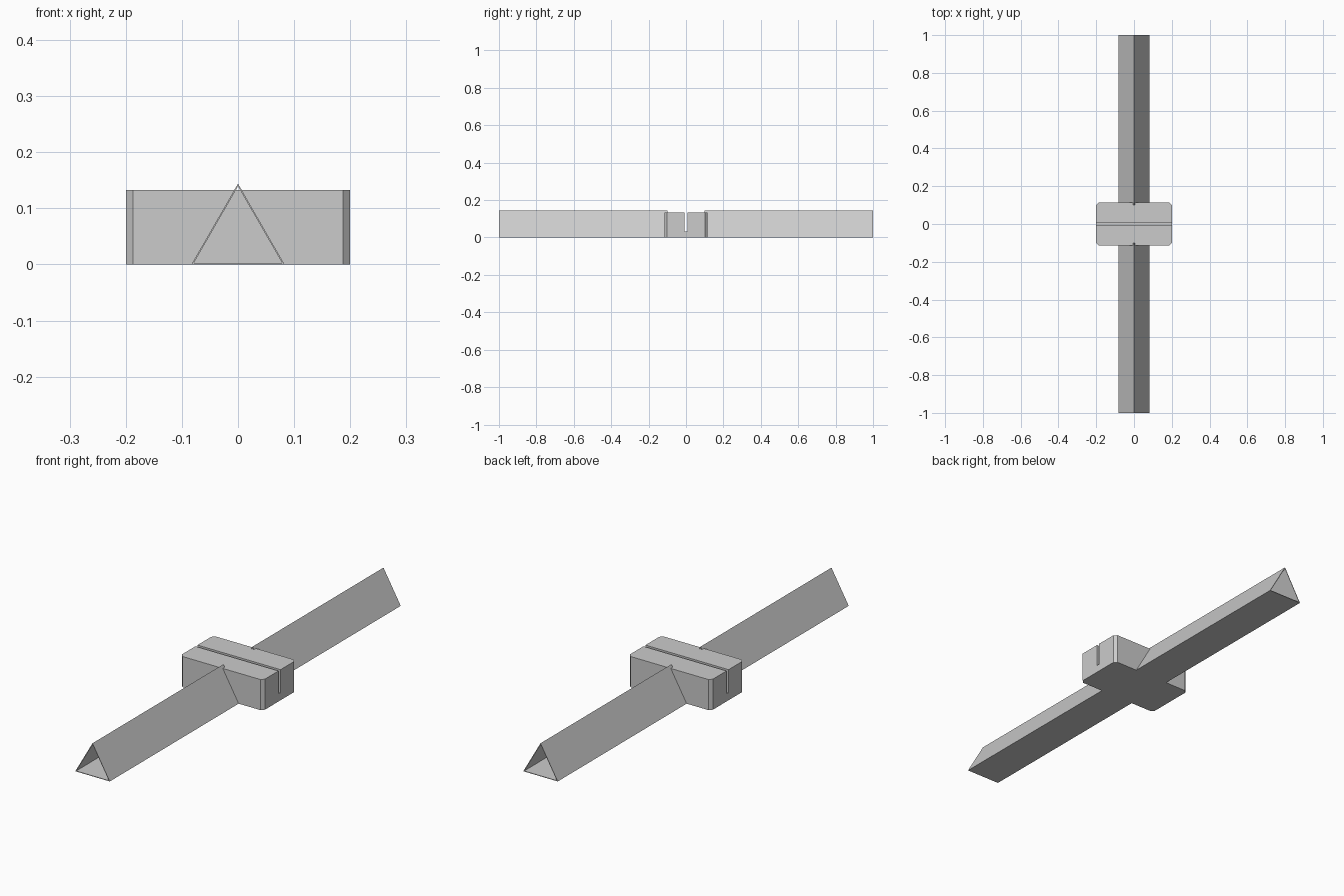
import bpy, bmesh
from mathutils import Vector

if "Cube" in bpy.data.objects:
    bpy.data.objects.remove(bpy.data.objects["Cube"], do_unlink=True)

grey = bpy.data.materials.new("plain_grey")
grey.use_nodes = True
COLOUR = (0.6, 0.6, 0.6, 1)
grey.diffuse_color = COLOUR
grey.node_tree.nodes["Principled BSDF"].inputs["Base Color"].default_value = COLOUR


def finish(name, bm):
    bmesh.ops.recalc_face_normals(bm, faces=bm.faces)
    mesh = bpy.data.meshes.new(name)
    bm.to_mesh(mesh)
    bm.free()
    mesh.materials.append(grey)
    obj = bpy.data.objects.new(name, mesh)
    bpy.context.collection.objects.link(obj)


# Open triangular tubes with thin walls
HALF, HEIGHT, WALL = 0.083, 0.144, 0.0025
INNER_HALF = HALF - WALL * 3 ** 0.5


def tube(name, y_start, y_end):
    outer = [(-HALF, 0), (HALF, 0), (0, HEIGHT)]
    inner = [(-INNER_HALF, WALL), (INNER_HALF, WALL), (0, HEIGHT - 2 * WALL)]
    bm = bmesh.new()
    rings = [[bm.verts.new((x, y, z)) for x, z in loop]
             for loop, y in ((outer, y_start), (outer, y_end),
                             (inner, y_end), (inner, y_start))]
    for k, ring in enumerate(rings):
        following = rings[(k + 1) % 4]
        for i in range(3):
            j = (i + 1) % 3
            bm.faces.new((ring[i], ring[j], following[j], following[i]))
    finish(name, bm)


tube("front_tube", -1, -0.1)
tube("back_tube", 0.1, 1)

# Central block: slotted profile swept across, with cut vertical corners
WIDTH, DEPTH, TOP = 0.2, 0.114, 0.133
SLOT, SLOT_FLOOR = 0.007, 0.033
profile = [(-DEPTH, 0), (DEPTH, 0), (DEPTH, TOP), (SLOT, TOP),
           (SLOT, SLOT_FLOOR), (-SLOT, SLOT_FLOOR), (-SLOT, TOP), (-DEPTH, TOP)]
bm = bmesh.new()
side = bm.faces.new([bm.verts.new((-WIDTH, y, z)) for y, z in profile])
swept = bmesh.ops.extrude_face_region(bm, geom=[side], use_keep_orig=True)
bmesh.ops.translate(bm, vec=Vector((2 * WIDTH, 0, 0)),
                    verts=[v for v in swept["geom"] if isinstance(v, bmesh.types.BMVert)])
bmesh.ops.recalc_face_normals(bm, faces=bm.faces)
corners = [e for e in bm.edges
           if all(abs(abs(v.co.y) - DEPTH) < 1e-4 for v in e.verts)
           and abs(e.verts[0].co.z - e.verts[1].co.z) > 0.1]
bmesh.ops.bevel(bm, geom=corners, offset=0.013, segments=1, affect='EDGES')
finish("slotted_block", bm)
